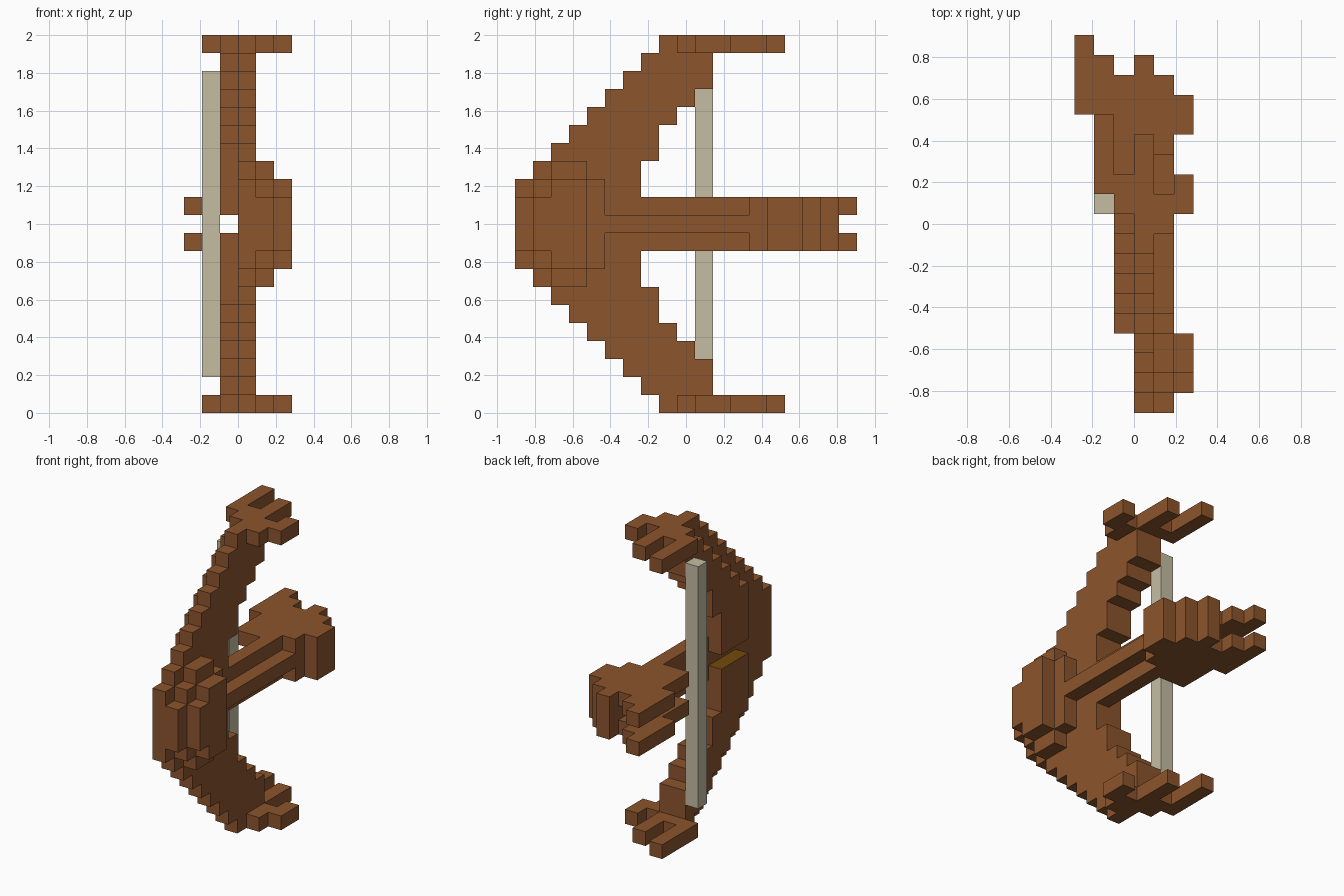
import bpy
import bmesh
from mathutils import Vector

cube = bpy.data.objects.get("Cube")
if cube:
    bpy.data.objects.remove(cube, do_unlink=True)

U = 2 / 21                       # block size
ORIGIN = Vector((-3 * U, -9.5 * U, 0))
MID = 10                         # middle layer, the mirror plane in height


def material(name, rgb):
    mat = bpy.data.materials.new(name)
    mat.use_nodes = True
    mat.diffuse_color = (*rgb, 1)
    mat.node_tree.nodes["Principled BSDF"].inputs["Base Color"].default_value = (*rgb, 1)
    return mat


wood = material("brown_wood", (0.263, 0.089, 0.026))
cord = material("pale_cord", (0.558, 0.509, 0.371))
gold = material("dark_gold", (0.171, 0.070, 0.003))

parts = {}                       # part name -> set of block coordinates


def box(part, xs, ys, zs):
    """Fill inclusive block ranges and their mirror image in height."""
    cells = parts.setdefault(part, set())
    for x in range(xs[0], xs[1] + 1):
        for y in range(ys[0], ys[1] + 1):
            for z in range(zs[0], zs[1] + 1):
                cells.add((x, y, z))
                cells.add((x, y, 2 * MID - z))


# Bow limbs: two stepped layers, the inner one set back and split in the middle
for step, back in enumerate((6, 6, 6, 6, 7, 7, 8, 9, 10, 10)):
    z = MID + step
    box("bow_limbs", (3, 3), (max(0, step - 2), back), (z, z))
    if step:
        box("bow_limbs", (2, 2), (max(4, step), back), (z, z))

# Branching limb tips: one row of blocks per column
for x, ys in enumerate(((11, 14), (10, 11), (8, 13), (9, 10), (10, 11)), start=1):
    box("limb_tips", (x, x), ys, (20, 20))

# Rounded front grip
box("front_grip", (4, 4), (0, 4), (10, 11))
box("front_grip", (4, 4), (1, 4), (12, 12))
box("front_grip", (4, 4), (2, 3), (13, 13))
box("front_grip", (5, 5), (1, 3), (10, 11))
box("front_grip", (5, 5), (2, 3), (12, 12))

# Stock with a side rib and a thick butt
box("stock", (3, 3), (7, 17), (10, 11))
box("stock", (4, 4), (5, 12), (10, 10))
box("stock", (4, 4), (13, 16), (10, 11))
box("stock", (5, 5), (14, 15), (10, 11))

# Paired rear prongs
for x, ys in enumerate(((15, 18), (12, 17), (12, 16))):
    box("rear_prongs", (x, x), ys, (11, 11))

# Bow string
box("bow_string", (1, 1), (10, 10), (10, 18))

occupied = set().union(*parts.values())


def build(name, cells, mats):
    """Make the outer skin of a group of blocks."""
    bm = bmesh.new()
    for cell in sorted(cells):
        for axis in range(3):
            for side in (0, 1):
                near = list(cell)
                near[axis] += 2 * side - 1
                if tuple(near) in occupied:
                    continue
                corners = []
                for a, b in ((0, 0), (1, 0), (1, 1), (0, 1)):
                    p = Vector(cell)
                    p[axis] += side
                    p[(axis + 1) % 3] += a
                    p[(axis + 2) % 3] += b
                    corners.append(bm.verts.new(ORIGIN + p * U))
                if not side:
                    corners.reverse()
                face = bm.faces.new(corners)
                # Gold lining on the floor and ceiling of the arrow slot
                if len(mats) > 1 and axis == 2 and cell[0] == 2 and near[2] == MID:
                    face.material_index = 1
    bmesh.ops.remove_doubles(bm, verts=bm.verts, dist=U / 100)
    bmesh.ops.dissolve_limit(bm, angle_limit=0.01, verts=bm.verts,
                             edges=bm.edges, delimit={'MATERIAL'})
    mesh = bpy.data.meshes.new(name)
    bm.to_mesh(mesh)
    bm.free()
    for mat in mats:
        mesh.materials.append(mat)
    bpy.context.collection.objects.link(bpy.data.objects.new(name, mesh))


for name, cells in parts.items():
    if name == "bow_string":
        build(name, cells, [cord])
    elif name == "bow_limbs":
        build(name, cells, [wood, gold])
    else:
        build(name, cells, [wood])
